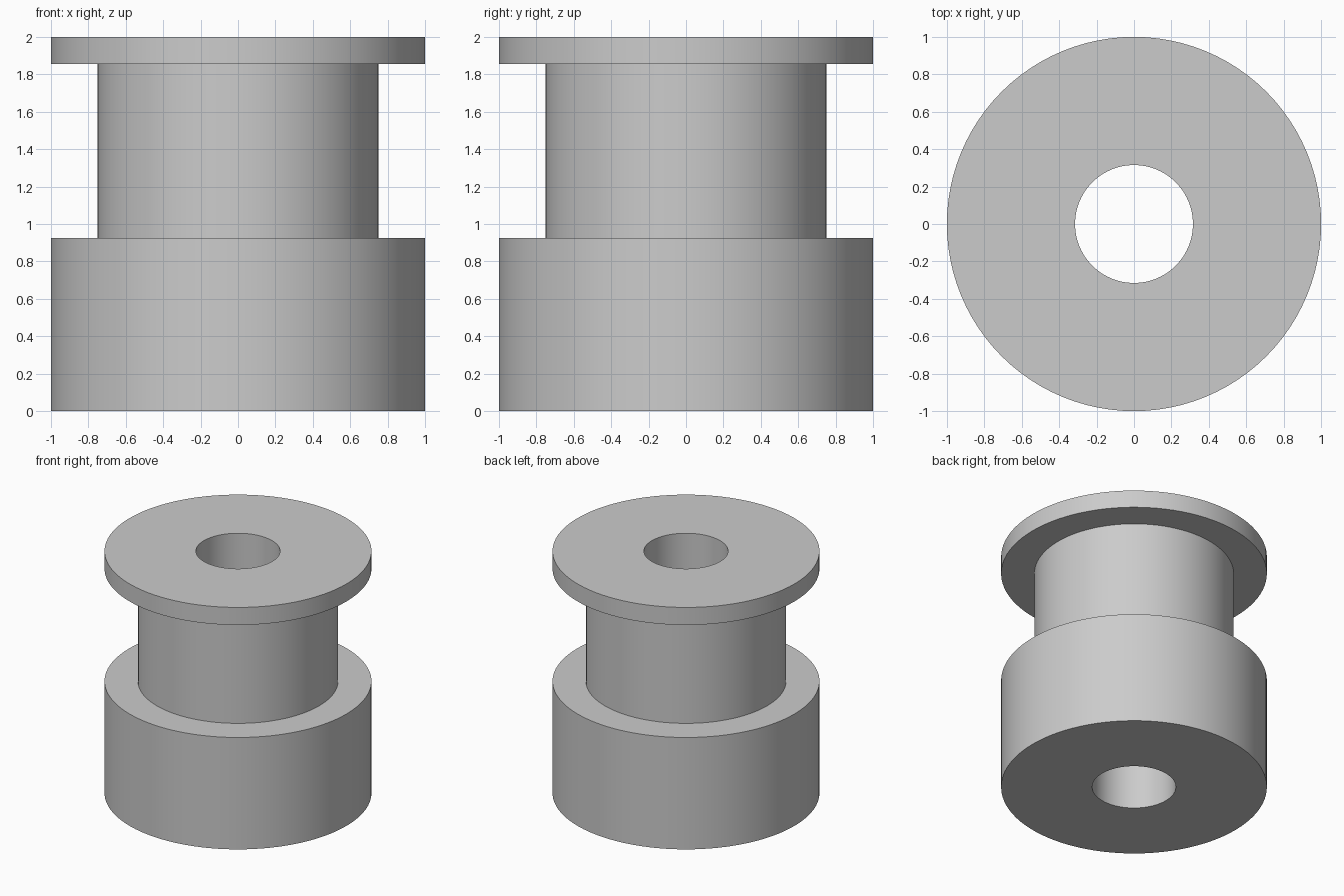
import bpy
import bmesh
import math

cube = bpy.data.objects.get("Cube")
if cube:
    bpy.data.objects.remove(cube, do_unlink=True)

# Single plain grey
grey = bpy.data.materials.new("plain grey")
grey.use_nodes = True
colour = (0.6, 0.6, 0.6, 1)
grey.diffuse_color = colour
grey.node_tree.nodes["Principled BSDF"].inputs["Base Color"].default_value = colour

SIDES = 96
BORE, NECK, RIM = 0.315, 0.75, 1.0
BASE_TOP, FLANGE_BOTTOM, TOP = 0.925, 1.855, 2.0


def lathe(name, profile):
    """Revolve a closed (radius, height) outline around the z axis."""
    bm = bmesh.new()
    rings = []
    for i in range(SIDES):
        a = 2 * math.pi * i / SIDES
        rings.append([bm.verts.new((r * math.cos(a), r * math.sin(a), z))
                      for r, z in profile])
    count = len(profile)
    for i in range(SIDES):
        here, after = rings[i], rings[(i + 1) % SIDES]
        for j in range(count):
            k = (j + 1) % count
            bm.faces.new((here[j], after[j], after[k], here[k]))
    bmesh.ops.recalc_face_normals(bm, faces=bm.faces)
    mesh = bpy.data.meshes.new(name)
    bm.to_mesh(mesh)
    bm.free()
    mesh.materials.append(grey)
    obj = bpy.data.objects.new(name, mesh)
    bpy.context.collection.objects.link(obj)
    bpy.ops.object.select_all(action="DESELECT")
    obj.select_set(True)
    bpy.context.view_layer.objects.active = obj
    bpy.ops.object.shade_smooth_by_angle(angle=math.radians(30))
    return obj


# Thick base, narrow neck and thin top flange around one through bore
lathe("flanged_spool", [
    (BORE, 0), (RIM, 0), (RIM, BASE_TOP), (NECK, BASE_TOP),
    (NECK, FLANGE_BOTTOM), (RIM, FLANGE_BOTTOM), (RIM, TOP), (BORE, TOP),
])
